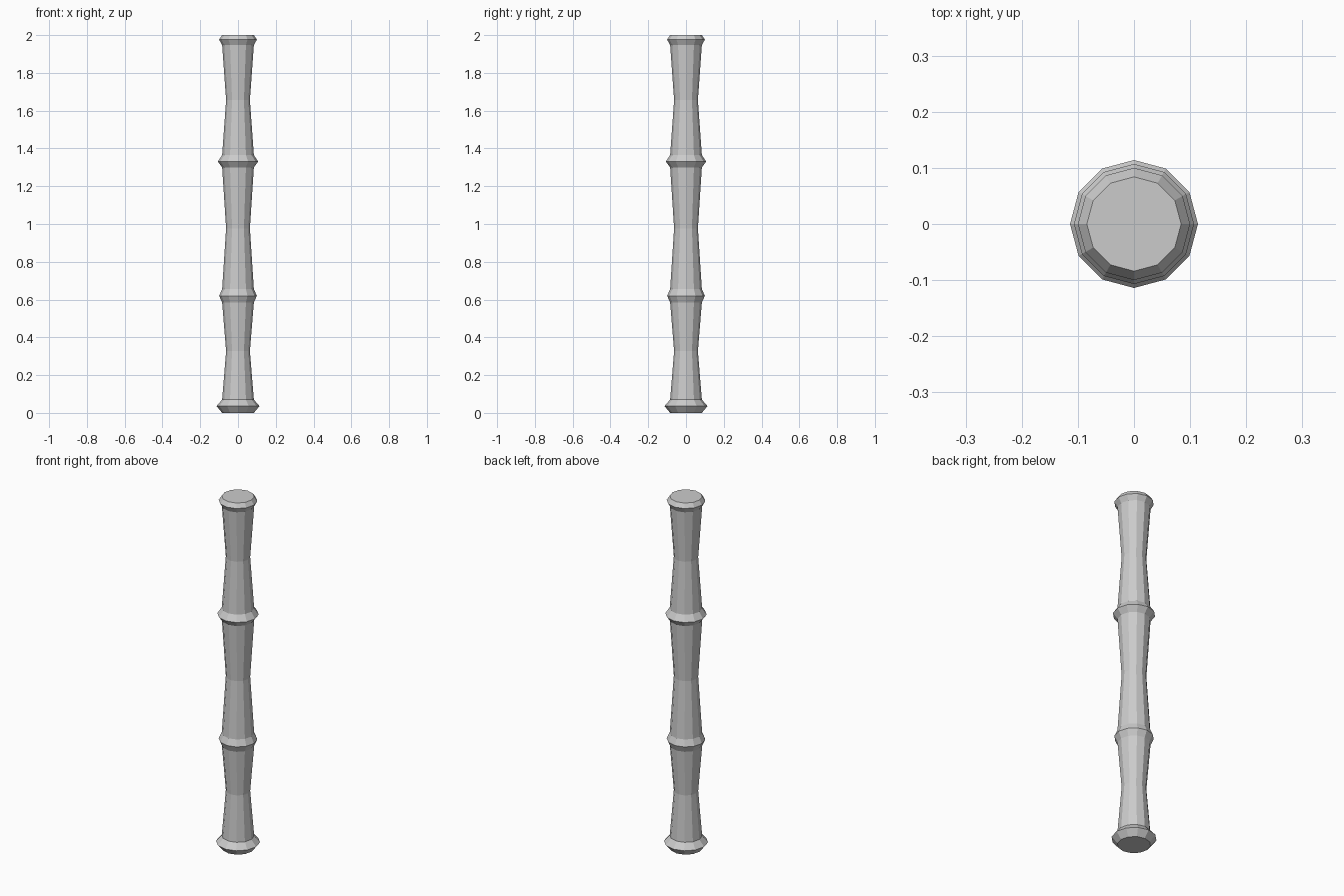
import bpy, bmesh
from math import cos, sin, tau

if "Cube" in bpy.data.objects:
    bpy.data.objects.remove(bpy.data.objects["Cube"])

SIDES = 12
R_STEM, R_WAIST = 0.084, 0.063

# Joint rings: (lower z, ridge z, upper z, ridge radius)
joints = [(0.0, 0.036, 0.07, 0.114),
          (0.585, 0.62, 0.655, 0.1),
          (1.3, 1.331, 1.365, 0.107),
          (1.947, 1.976, 2.0, 0.1)]
waists = [0.327, 0.977, 1.656]

# Profile from the foot to the top
profile = []
for i, (low, ridge, high, r) in enumerate(joints):
    profile += [(R_STEM, low), (r, ridge), (R_STEM, high)]
    if i < len(waists):
        profile.append((R_WAIST, waists[i]))

# Turn the profile into a faceted, capped pole
bm = bmesh.new()
rings = [[bm.verts.new((r * cos(tau * k / SIDES), r * sin(tau * k / SIDES), z))
          for k in range(SIDES)] for r, z in profile]
for a, b in zip(rings, rings[1:]):
    for k in range(SIDES):
        n = (k + 1) % SIDES
        bm.faces.new((a[k], a[n], b[n], b[k]))
bm.faces.new(rings[0][::-1])
bm.faces.new(rings[-1])

mesh = bpy.data.meshes.new("bamboo_pole")
bm.to_mesh(mesh)
bm.free()
bpy.context.collection.objects.link(bpy.data.objects.new("bamboo_pole", mesh))
